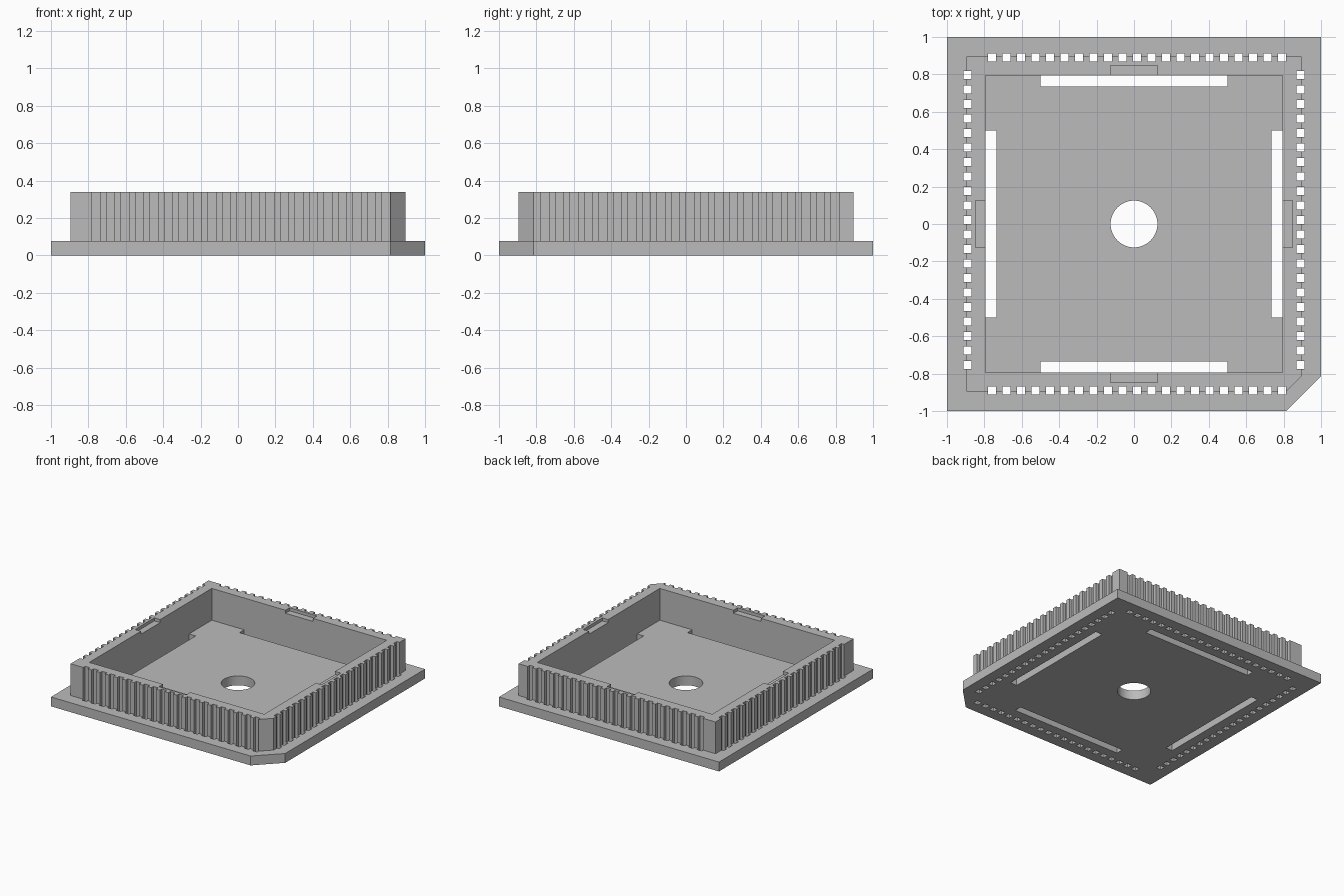
import bpy, bmesh, math

if "Cube" in bpy.data.objects:
    bpy.data.objects.remove(bpy.data.objects["Cube"])

PLATE_TOP, WALL_TOP = 0.077, 0.338
OUTER, INNER, CHAMFER = 0.895, 0.795, 0.815
TEETH, PITCH, GAP = 21, 0.0775, 0.043

grey = bpy.data.materials.new("plain_grey")
grey.use_nodes = True
colour = (0.5, 0.5, 0.5, 1)
grey.diffuse_color = colour
grey.node_tree.nodes["Principled BSDF"].inputs["Base Color"].default_value = colour


def add_prism(bm, points, z0, z1):
    """Closed vertical prism over a counter-clockwise outline."""
    low = [bm.verts.new((x, y, z0)) for x, y in points]
    high = [bm.verts.new((x, y, z1)) for x, y in points]
    bm.faces.new(low[::-1])
    bm.faces.new(high)
    n = len(points)
    for i in range(n):
        j = (i + 1) % n
        bm.faces.new((low[i], low[j], high[j], high[i]))


def add_box(bm, x0, x1, y0, y1, z0, z1):
    add_prism(bm, [(x0, y0), (x1, y0), (x1, y1), (x0, y1)], z0, z1)


def add_side_boxes(bm, a0, a1, d0, d1, z0, z1):
    """Same box on all four sides: a runs along the side, d is distance out."""
    for s in (-1, 1):
        n, f = sorted((s * d0, s * d1))
        add_box(bm, a0, a1, n, f, z0, z1)
        add_box(bm, n, f, a0, a1, z0, z1)


def add_teeth_gaps(bm):
    """Rows of square shafts that groove the wall and pierce the plate."""
    h = GAP / 2
    for i in range(TEETH):
        x = -0.759 + i * PITCH
        y = -0.754 + i * PITCH
        for s in (-1, 1):
            c = s * 0.891
            add_box(bm, x - h, x + h, c - h, c + h, -0.1, 0.5)
            add_box(bm, c - h, c + h, y - h, y + h, -0.1, 0.5)


def make_object(name, bm):
    mesh = bpy.data.meshes.new(name)
    bm.to_mesh(mesh)
    bm.free()
    mesh.materials.append(grey)
    ob = bpy.data.objects.new(name, mesh)
    bpy.context.collection.objects.link(ob)
    return ob


def cut(ob, cutter_bm):
    cutter = make_object("cutter", cutter_bm)
    cutter.hide_render = True
    mod = ob.modifiers.new("cut", "BOOLEAN")
    mod.operation, mod.solver, mod.object = "DIFFERENCE", "EXACT", cutter
    bpy.context.view_layer.objects.active = ob
    bpy.ops.object.modifier_apply(modifier=mod.name)
    bpy.data.objects.remove(cutter)


def clipped_square(r):
    """Square outline with the front left corner cut off."""
    return [(-r, -r), (CHAMFER, -r), (r, -CHAMFER), (r, r), (-r, r)]


# Base plate with round hole, four slots and rows of square holes
bm = bmesh.new()
add_prism(bm, clipped_square(1), 0, PLATE_TOP)
base_plate = make_object("base_plate", bm)
bm = bmesh.new()
add_side_boxes(bm, -0.5, 0.5, 0.734, INNER, -0.1, 0.5)
circle = [(0.125 * math.cos(math.tau * i / 64), 0.125 * math.sin(math.tau * i / 64))
          for i in range(64)]
add_prism(bm, circle, -0.1, 0.5)
add_teeth_gaps(bm)
cut(base_plate, bm)

# Grooved wall with an open middle and a shallow recess on each side
bm = bmesh.new()
add_prism(bm, clipped_square(OUTER), PLATE_TOP, WALL_TOP)
wall = make_object("grooved_wall", bm)
bm = bmesh.new()
add_box(bm, -INNER, INNER, -INNER, INNER, -0.1, 0.5)
cut(wall, bm)
bm = bmesh.new()
add_side_boxes(bm, -0.125, 0.125, 0.75, 0.848, WALL_TOP - 0.025, 0.5)
add_teeth_gaps(bm)
cut(wall, bm)
